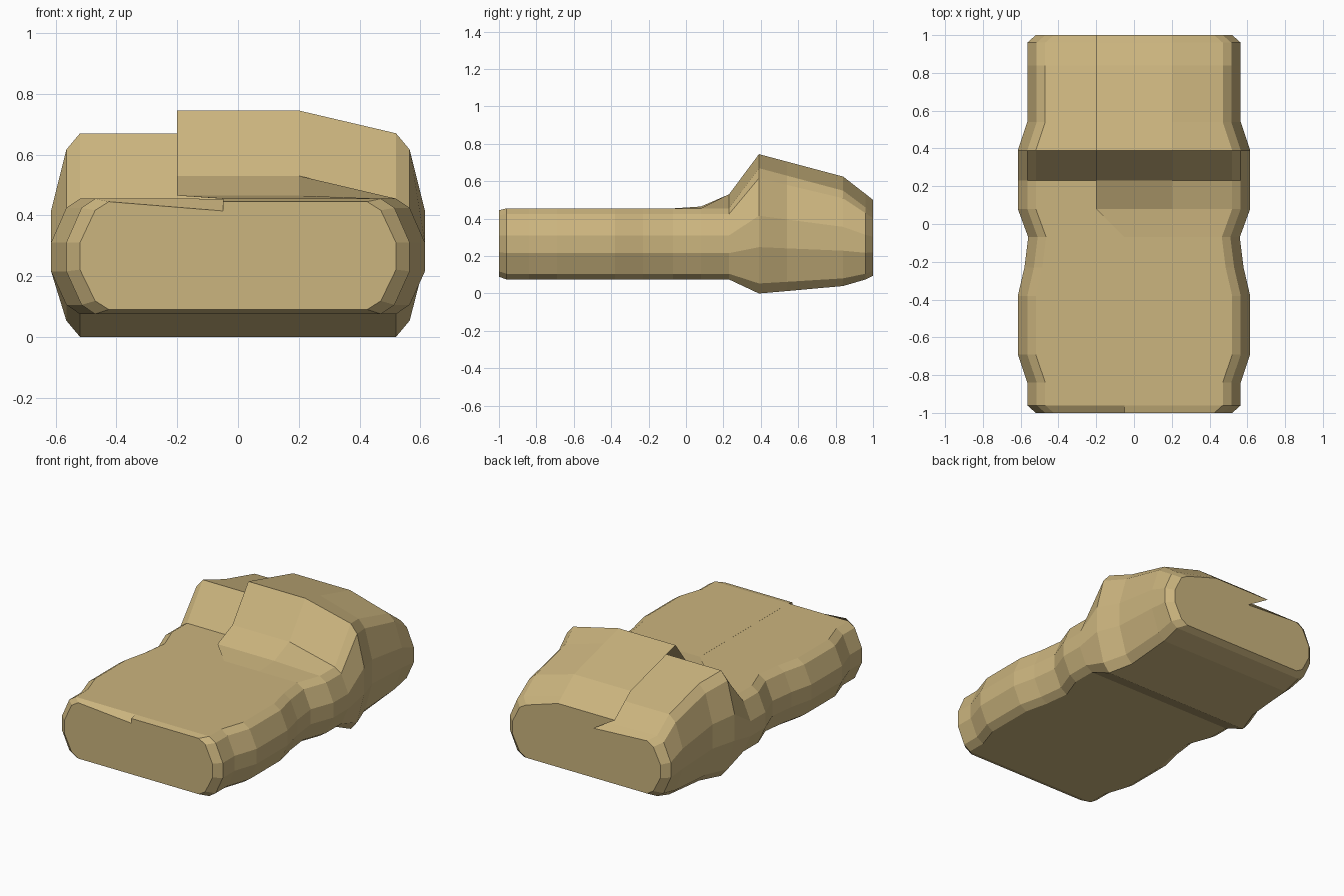
import bpy, bmesh

if "Cube" in bpy.data.objects:
    bpy.data.objects.remove(bpy.data.objects["Cube"])

# Stations along the body: y, half width, bottom, top, ridge rise, lip x, centre dip
STATIONS = [
    (-1.00, .52, .09, .445, 0, -.05, .03),
    (-.96, .565, .075, .455, 0, -.05, 0),
    (-.84, .565, .075, .455, 0, -.05, 0),
    (-.69, .615, .075, .455, 0, -.05, 0),
    (-.38, .615, .075, .455, 0, -.05, 0),
    (-.23, .58, .075, .455, 0, -.05, 0),
    (-.07, .56, .075, .455, 0, -.05, 0),
    (.08, .615, .075, .455, .01, -.20, 0),
    (.23, .615, .075, .455, .075, -.20, 0),
    (.39, .615, 0, .67, .075, -.20, 0),
    (.54, .565, .013, .63, .075, -.20, 0),
    (.84, .565, .04, .55, .075, -.20, 0),
    (.96, .565, .075, .46, .072, -.20, .01),
    (1.00, .52, .095, .43, .07, -.20, .02),
]


def section(y, hw, zb, zt, rise, lip, dip):
    """Rounded slab outline whose top overlaps itself at an undercut lip."""
    side = [(hw - .095, 0), (hw - .05, .08), (hw, .37), (hw, .62),
            (hw - .05, .92), (hw - .095, 1)]
    right = [(x, y, zb + f * (zt - zb)) for x, f in side]
    left = [(-x, y, z) for x, _, z in reversed(right)]
    top = [(.2, y, zt + rise), (lip, y, zt + rise), (-.05, y, zt - dip - .0005)]
    return right + top + left


def loft(name, stations):
    bm = bmesh.new()
    rings = [[bm.verts.new(p) for p in section(*s)] for s in stations]
    n = len(rings[0])
    for a, b in zip(rings, rings[1:]):
        for i in range(n):
            j = (i + 1) % n
            bm.faces.new((a[i], a[j], b[j], b[i]))
    bm.faces.new(list(reversed(rings[0])))
    bm.faces.new(rings[-1])
    bmesh.ops.recalc_face_normals(bm, faces=bm.faces)
    mesh = bpy.data.meshes.new(name)
    bm.to_mesh(mesh)
    bm.free()
    obj = bpy.data.objects.new(name, mesh)
    bpy.context.collection.objects.link(obj)
    return obj


# Tan slab with raised heel and overlapping flap
body = loft("slab_body", STATIONS)
tan = bpy.data.materials.new("tan")
tan.diffuse_color = (.60, .46, .21, 1)
tan.use_nodes = True
tan.node_tree.nodes["Principled BSDF"].inputs["Base Color"].default_value = tan.diffuse_color
body.data.materials.append(tan)
